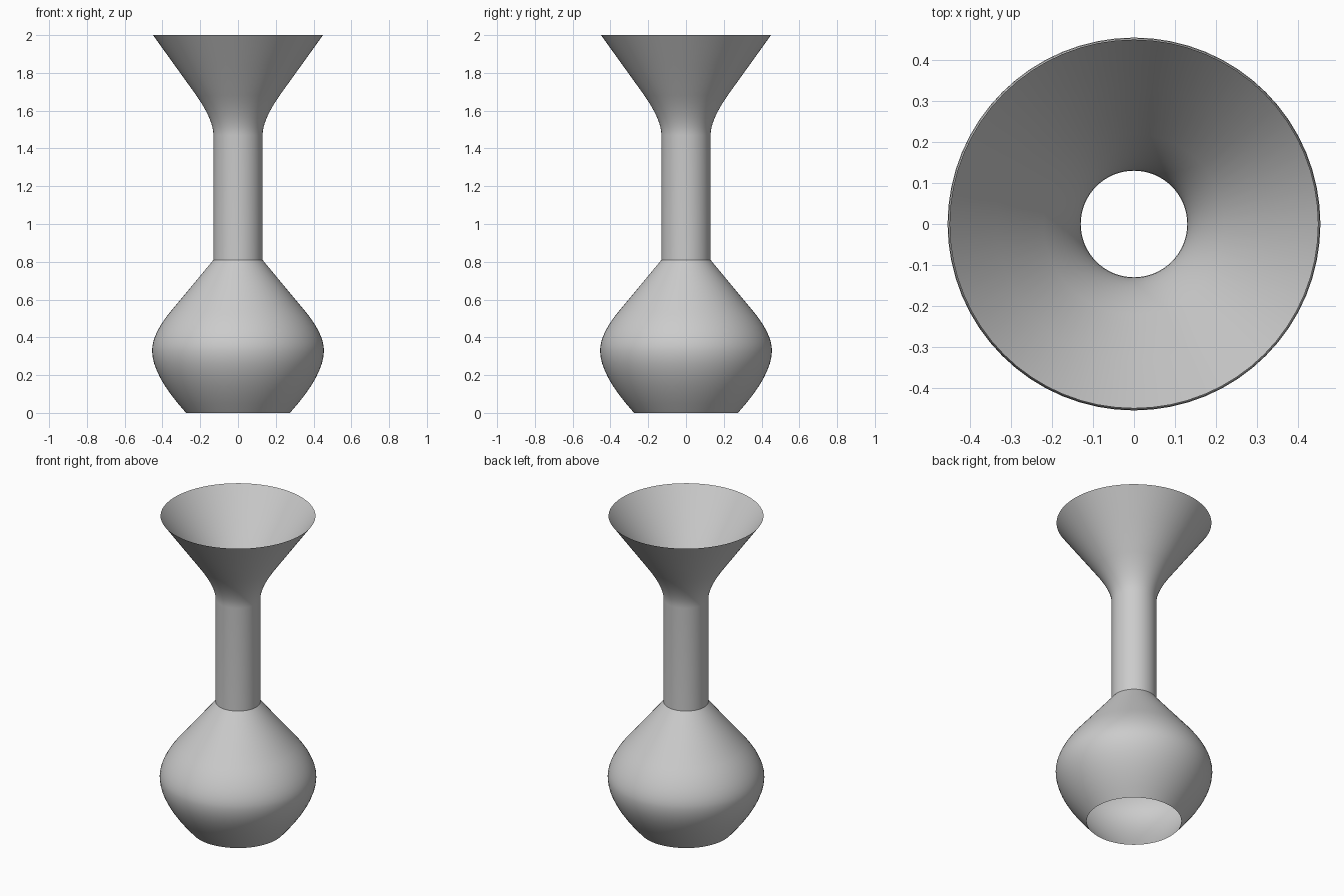
import bpy, bmesh, math
from mathutils import Vector

cube = bpy.data.objects.get("Cube")
if cube:
    bpy.data.objects.remove(cube)

clay = bpy.data.materials.new("plain_grey")
clay.use_nodes = True
colour = (0.6, 0.6, 0.6, 1)
clay.diffuse_color = colour
clay.node_tree.nodes["Principled BSDF"].inputs["Base Color"].default_value = colour


def lathe(name, profile, sides=64):
    """Spin an open (radius, height) profile into a thin shell."""
    bm = bmesh.new()
    verts = [bm.verts.new((r, 0, z)) for r, z in profile]
    edges = [bm.edges.new(pair) for pair in zip(verts, verts[1:])]
    bmesh.ops.spin(bm, geom=verts + edges, cent=(0, 0, 0), axis=(0, 0, 1),
                   angle=math.tau, steps=sides, use_merge=False)
    bmesh.ops.remove_doubles(bm, verts=bm.verts, dist=0.0005)
    bmesh.ops.recalc_face_normals(bm, faces=bm.faces)
    # Point every face away from the axis
    flipped = []
    for f in bm.faces:
        c = f.calc_center_median()
        if f.normal.dot(Vector((c.x, c.y, 0))) < 0:
            flipped.append(f)
    bmesh.ops.reverse_faces(bm, faces=flipped)
    mesh = bpy.data.meshes.new(name)
    bm.to_mesh(mesh)
    bm.free()
    mesh.materials.append(clay)
    obj = bpy.data.objects.new(name, mesh)
    bpy.context.collection.objects.link(obj)
    bpy.ops.object.select_all(action="DESELECT")
    obj.select_set(True)
    bpy.context.view_layer.objects.active = obj
    bpy.ops.object.shade_smooth_by_angle(angle=math.radians(30))
    return obj


def bend(a, corner, b, steps=8):
    """Quadratic curve from a to b, pulled towards corner."""
    a, corner, b = Vector(a), Vector(corner), Vector(b)
    return [tuple(a.lerp(corner, t).lerp(corner.lerp(b, t), t))
            for t in (i / steps for i in range(steps + 1))]


# Body: open foot, rounded belly, shoulder sloping to the neck
belly = bend((0.275, 0), (0.455, 0.2), (0.455, 0.33))
shoulder = bend((0.455, 0.33), (0.455, 0.42), (0.35, 0.545))
lathe("vase_body", belly + shoulder[1:] + [(0.24, 0.677), (0.13, 0.81)])

# Neck: straight tube flaring into an open funnel mouth
flare = bend((0.13, 1.47), (0.13, 1.55), (0.22, 1.68))
lathe("vase_neck", [(0.13, 0.81)] + flare + [(0.335, 1.84), (0.45, 2)])
